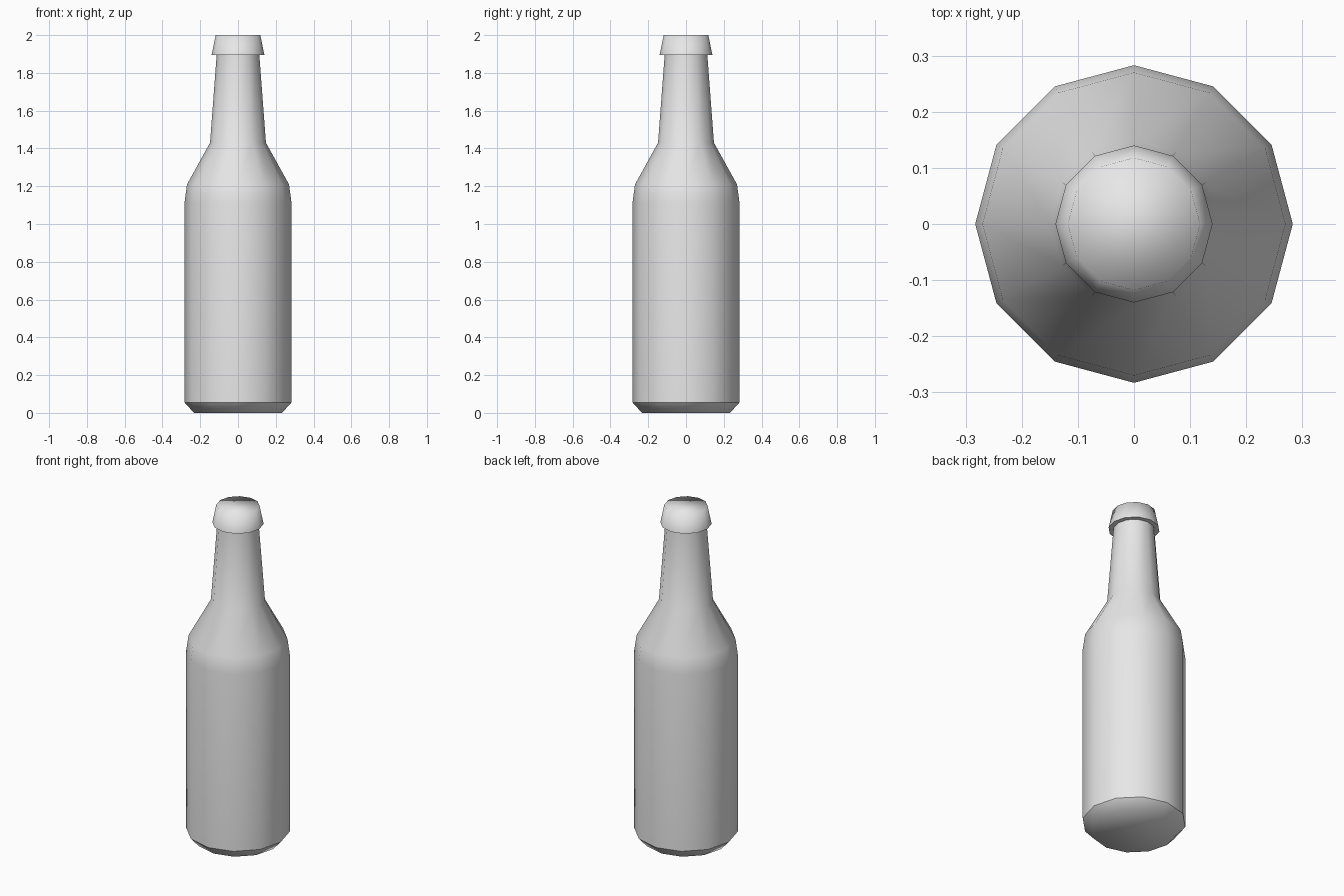
import bpy, math

if "Cube" in bpy.data.objects:
    bpy.data.objects.remove(bpy.data.objects["Cube"])

SIDES = 12
mat = bpy.data.materials.new("light_grey")
mat.diffuse_color = (0.8, 0.8, 0.8, 1)
mat.use_nodes = True
mat.node_tree.nodes["Principled BSDF"].inputs["Base Color"].default_value = mat.diffuse_color


def lathe(name, profile, cap_bottom=False, cap_top=False):
    """Revolve (radius, height) pairs into a smooth 12-sided part."""
    verts = [(r * math.cos(math.tau * i / SIDES), r * math.sin(math.tau * i / SIDES), z)
             for r, z in profile for i in range(SIDES)]
    faces = []
    for k in range(len(profile) - 1):
        for i in range(SIDES):
            j = (i + 1) % SIDES
            faces.append((k * SIDES + i, k * SIDES + j, (k + 1) * SIDES + j, (k + 1) * SIDES + i))
    if cap_bottom:
        faces.append(tuple(reversed(range(SIDES))))
    if cap_top:
        faces.append(tuple(range(len(verts) - SIDES, len(verts))))
    mesh = bpy.data.meshes.new(name)
    mesh.from_pydata(verts, [], faces)
    mesh.materials.append(mat)
    mesh.shade_smooth()
    obj = bpy.data.objects.new(name, mesh)
    bpy.context.collection.objects.link(obj)
    return obj


# Chamfered foot, separate so the edge above it stays crisp
lathe("base", [(0.233, 0), (0.283, 0.055)], cap_bottom=True)

# Body, shoulder and tapering neck
lathe("bottle_body", [(0.283, 0.055), (0.283, 1.115), (0.270, 1.21), (0.148, 1.43), (0.113, 1.894)])

# Flared lip underside
lathe("cap_underside", [(0.113, 1.894), (0.140, 1.894)])

# Cap with closed top
lathe("cap", [(0.140, 1.894), (0.118, 2.0)], cap_top=True)
